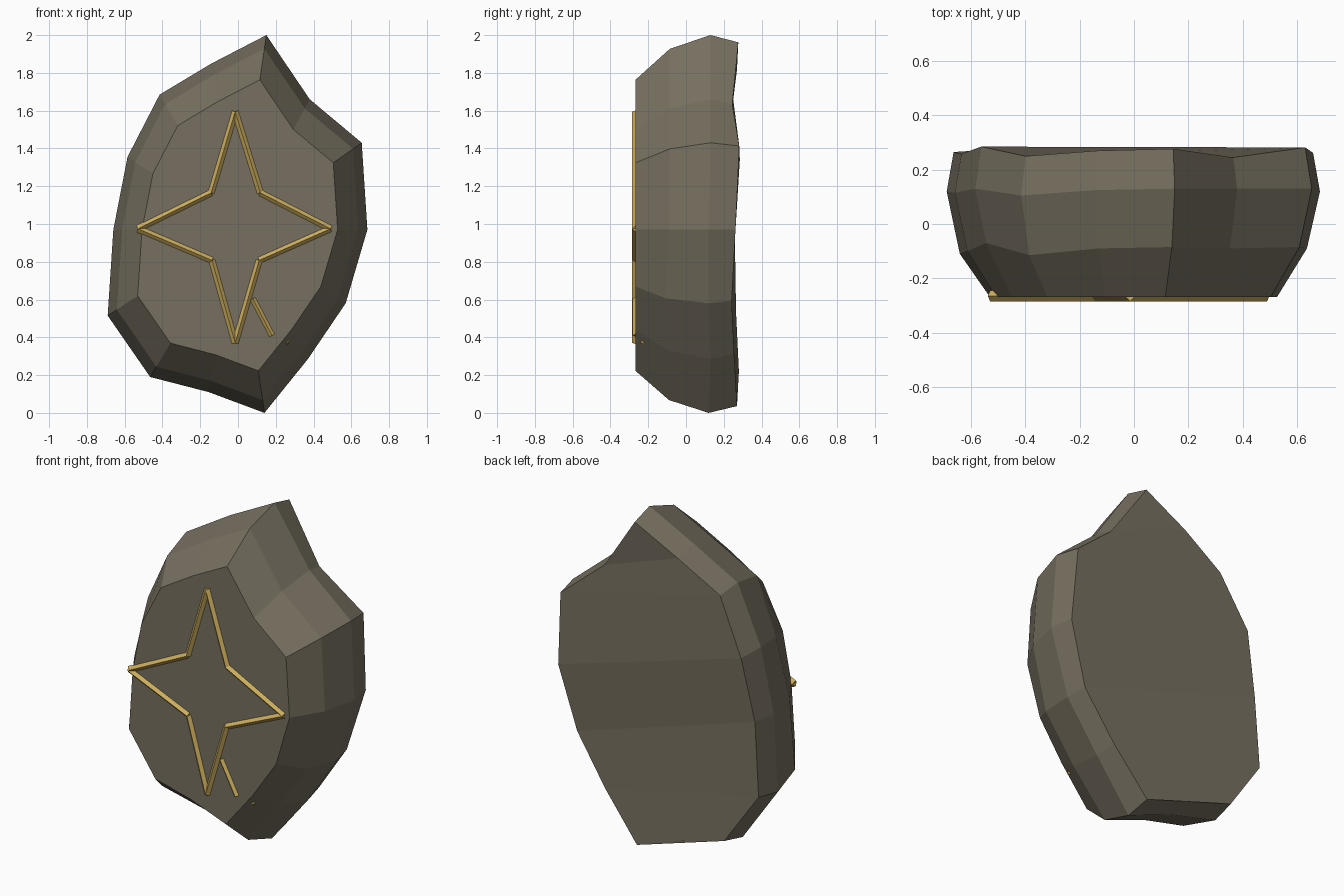
import bpy, bmesh
from mathutils import Vector

if "Cube" in bpy.data.objects:
    bpy.data.objects.remove(bpy.data.objects["Cube"])


def material(name, rgb):
    m = bpy.data.materials.new(name)
    m.diffuse_color = (*rgb, 1)
    m.use_nodes = True
    m.node_tree.nodes["Principled BSDF"].inputs["Base Color"].default_value = m.diffuse_color
    return m


stone = material("grey brown stone", (0.18, 0.16, 0.115))
gold = material("gold", (0.62, 0.43, 0.11))


def make_object(name, bm, mat):
    bmesh.ops.recalc_face_normals(bm, faces=bm.faces)
    mesh = bpy.data.meshes.new(name)
    bm.to_mesh(mesh)
    bm.free()
    mesh.materials.append(mat)
    obj = bpy.data.objects.new(name, mesh)
    bpy.context.collection.objects.link(obj)
    return obj


# Rock: one outline, scaled into four rings from front to back
CZ = 0.97
outline = [(.15, 2.0), (.38, 1.66), (.655, 1.43), (.685, .97), (.57, .58),
           (.37, .285), (.14, 0), (-.155, .11), (-.465, .19), (-.69, .515),
           (-.66, .97), (-.585, 1.355), (-.415, 1.685), (-.14, 1.85)]
n = len(outline)
rings = [
    (.77, [-.268] * n),
    (.93, [-.085, -.09, -.085, -.09, -.11, -.1, -.09, -.09, -.1, -.11, -.1, -.07, -.115, -.09]),
    (1.0, [.13, .13, .13, .12, .12, .13, .12, .13, .13, .12, .115, .13, .105, .125]),
    (.963, [.277, .245, .282, .262, .242, .255, .27, .275, .28, .265, .258, .285, .25, .27]),
]
bm = bmesh.new()
loops = [[bm.verts.new((x * s, y, CZ + (z - CZ) * s)) for (x, z), y in zip(outline, ys)]
         for s, ys in rings]
for a, b in zip(loops, loops[1:]):
    for i in range(n):
        j = (i + 1) % n
        bm.faces.new((a[i], a[j], b[j], b[i]))
bm.faces.new(loops[0])
# Back is closed by strips running across it
back = loops[-1]
bm.faces.new((back[0], back[1], back[13]))
for i in range(1, 6):
    bm.faces.new((back[i], back[i + 1], back[13 - i], back[14 - i]))
bm.faces.new((back[6], back[7], back[8]))
make_object("rock", bm, stone)


# Gold inlay: diamond-section bars laid into the front face
def bar(bm, p, q, r):
    p, q = Vector(p), Vector(q)
    side = (q - p).cross(Vector((0, 1, 0))).normalized() * r
    out = Vector((0, -r, 0))
    offsets = (side, out, -side, -out)
    a = [bm.verts.new(p + o) for o in offsets]
    b = [bm.verts.new(q + o) for o in offsets]
    bm.faces.new(a)
    bm.faces.new(b)
    for i in range(4):
        j = (i + 1) % 4
        bm.faces.new((a[i], a[j], b[j], b[i]))


Y = -0.265
star = [(-.015, 1.595), (.118, 1.165), (.49, .975), (.112, .808),
        (-.015, .37), (-.138, .808), (-.53, .975), (-.142, 1.165)]
bm = bmesh.new()
for (x1, z1), (x2, z2) in zip(star, star[1:] + star[:1]):
    bar(bm, (x1, Y, z1), (x2, Y, z2), 0.02)
make_object("star_inlay", bm, gold)

# Short crack below the star, whose tail sinks into the rock
bm = bmesh.new()
bar(bm, (.078, Y, .605), (.18, Y, .41), 0.018)
bar(bm, (.19, -.235, .405), (.268, -.228, .374), 0.012)
make_object("crack_inlay", bm, gold)
